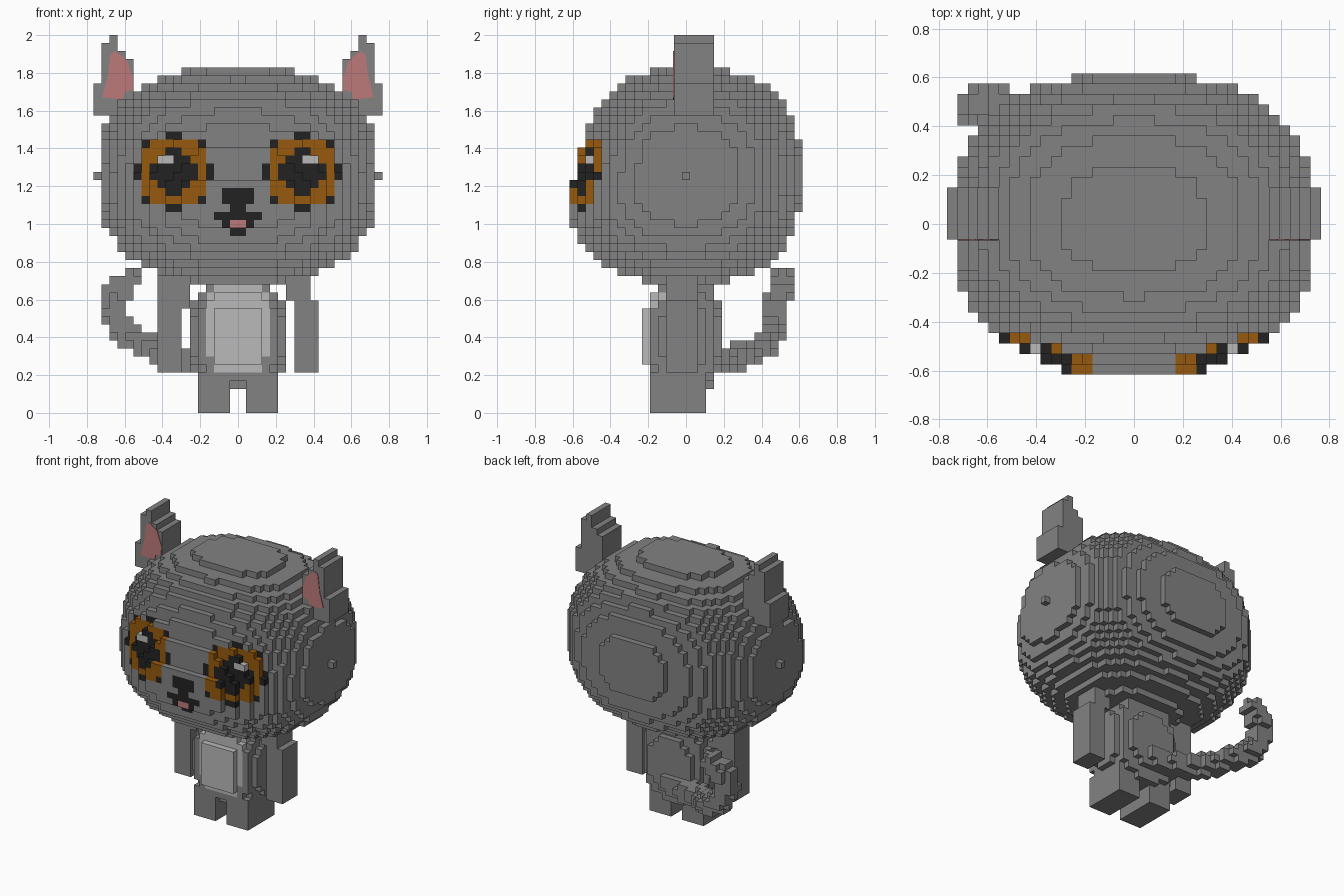
import bpy, bmesh, math
from mathutils import Vector

cube = bpy.data.objects.get("Cube")
if cube:
    bpy.data.objects.remove(cube, do_unlink=True)

V = 2 / 47  # edge length of one block


def material(name, rgb):
    m = bpy.data.materials.new(name)
    m.use_nodes = True
    m.diffuse_color = (*rgb, 1)
    m.node_tree.nodes["Principled BSDF"].inputs["Base Color"].default_value = (*rgb, 1)
    return m


GREY, PALE, BLACK, ORANGE, PINK = range(5)
MATS = [material("fur_grey", (0.225, 0.225, 0.225)),
        material("pale_grey", (0.49, 0.49, 0.49)),
        material("black", (0.016, 0.016, 0.016)),
        material("amber", (0.31, 0.10, 0.004)),
        material("pink", (0.51, 0.195, 0.195))]

SIDES = [(1, 0, 0), (-1, 0, 0), (0, 1, 0), (0, -1, 0), (0, 0, 1), (0, 0, -1)]


def finish(name, bm):
    me = bpy.data.meshes.new(name)
    bm.to_mesh(me)
    bm.free()
    for m in MATS:
        me.materials.append(m)
    ob = bpy.data.objects.new(name, me)
    bpy.context.collection.objects.link(ob)
    return ob


def build_blocks(name, cells, paint=lambda i, j, k: GREY):
    """Skin a set of block cells with their exposed faces."""
    bm = bmesh.new()
    verts = {}
    for c in sorted(cells):
        centre = Vector((c[0] + 0.5, c[1], c[2] + 0.5))
        for s in SIDES:
            if (c[0] + s[0], c[1] + s[1], c[2] + s[2]) in cells:
                continue
            n = Vector(s)
            u = Vector((s[1], s[2], s[0]))
            w = n.cross(u)
            ring = []
            for a, b in ((-1, -1), (1, -1), (1, 1), (-1, 1)):
                p = tuple(centre + (n + u * a + w * b) / 2)
                if p not in verts:
                    verts[p] = bm.verts.new(Vector(p) * V)
                ring.append(verts[p])
            bm.faces.new(ring).material_index = paint(*c)
    return finish(name, bm)


def box(x0, x1, y0, y1, z0, z1):
    """Cells in half-open ranges."""
    return {(i, j, k) for i in range(x0, x1) for j in range(y0, y1) for k in range(z0, z1)}


def mirror(cells):
    return {(-1 - i, j, k) for i, j, k in cells}


def rounded(x, y, z, a, b, c):
    return abs(x / a) ** 2.5 + abs(y / b) ** 2.5 + abs(z / c) ** 2.5 <= 1


# Head: blocky rounded form, brow sloping back above a flat muzzle
def in_head(i, j, k):
    x, dz = i + 0.5, k - 29
    if j == -14:
        return 23 <= k <= 28 and abs(x) < (5 if k == 23 else 7)
    y, b = j, 14.4
    if j < 0:
        y, b = j - 0.19 * max(dz + 3.5, -2.5) * (-j / 14), 14.5
    return rounded(x, y, dz, 17.5, b, 13.55)


EYE = ["KKKOK", "KKOO.", "KOOO.", "OOOK.", "K...."]  # one quarter, centre outward
NOSE = {27: 2, 26: 2, 25: 1, 24: 3, 23: 2, 22: 1}    # half width by row


def paint_head(i, j, k):
    if j > -10:
        return GREY
    h = i if i >= 0 else -1 - i
    if h < NOSE.get(k, 0):
        return PINK if k == 23 and h < 1 else BLACK
    u, w = h - 3, k - 25
    if 0 <= u < 10 and 0 <= w < 10:
        if w == 6 and u in (5, 6):
            return PALE
        du, dw = int(abs(u - 4.5)), int(abs(w - 4.5))
        return {"K": BLACK, "O": ORANGE, ".": GREY}[EYE[dw][du]]
    return GREY


build_blocks("head", {c for c in box(-18, 18, -14, 15, 16, 43) if in_head(*c)}, paint_head)

# Ears: stepped silhouettes with a thin pink plate in front
ear = set()
for x0, x1, z0, z1 in ((13, 18, 37, 41), (13, 17, 41, 44), (14, 17, 44, 45),
                       (15, 17, 45, 46), (15, 16, 46, 47)):
    ear |= box(x0, x1, -1, 4, z0, z1)
INNER = [(.72, 1.67), (.61, 1.66), (.60, 1.70), (.56, 1.71), (.555, 1.77),
         (.59, 1.87), (.65, 1.915), (.675, 1.90), (.69, 1.78)]
for side, s in (("left", 1), ("right", -1)):
    build_blocks(side + "_ear", ear if s > 0 else mirror(ear))
    bm = bmesh.new()
    y = -1.5 * V - 0.004
    face = bm.faces.new([bm.verts.new((s * x, y, z)) for x, z in INNER])
    out = bmesh.ops.extrude_face_region(bm, geom=[face])["geom"]
    bmesh.ops.translate(bm, vec=(0, 0.006, 0),
                        verts=[g for g in out if isinstance(g, bmesh.types.BMVert)])
    bmesh.ops.recalc_face_normals(bm, faces=bm.faces)
    for f in bm.faces:
        f.material_index = PINK
    finish(side + "_inner_ear", bm)

# Torso with pale oval belly
torso = {(i, j, k) for i, j, k in box(-6, 6, -5, 5, 3, 17)
         if rounded(i + 0.5, j, k - 9, 6.3, 5.5 if j < 0 else 4.6, 7.3)}
torso |= box(-4, 4, -3, 4, 12, 17)


def paint_torso(i, j, k):
    belly = j <= -3 and abs((i + 0.5) / 4.2) ** 2.5 + abs((k - 10.3) / 6.2) ** 2.5 <= 1
    return PALE if belly else GREY


build_blocks("torso", torso, paint_torso)

# Arms and legs
leg = box(1, 5, -4, 3, 0, 5)
arm = box(7, 10, -2, 2, 5, 14) | box(6, 9, -2, 2, 14, 17)
build_blocks("left_leg", leg)
build_blocks("right_leg", mirror(leg))
build_blocks("left_arm", arm)
build_blocks("right_arm", box(-10, -7, -2, 2, 5, 17) | box(-7, -6, -2, 2, 13, 16))

# Tail: blocks within a radius of a curling path
PATH = [(0, .17, .29), (-.15, .2, .27), (-.27, .25, .29), (-.4, .33, .31), (-.5, .43, .36),
        (-.6, .46, .42), (-.65, .47, .52), (-.65, .49, .62), (-.6, .51, .68), (-.56, .51, .72)]
tail = set()
for p, q in zip(PATH, PATH[1:]):
    for t in range(6):
        c = Vector(p).lerp(Vector(q), t / 5) / V
        r = 1.65 if c.z < 15.5 else 1.3
        lo = [math.floor(n) - 2 for n in c]
        for cell in box(lo[0], lo[0] + 6, lo[1], lo[1] + 6, lo[2], lo[2] + 6):
            if (Vector((cell[0] + 0.5, cell[1], cell[2] + 0.5)) - c).length <= r:
                tail.add(cell)
build_blocks("tail", tail)
